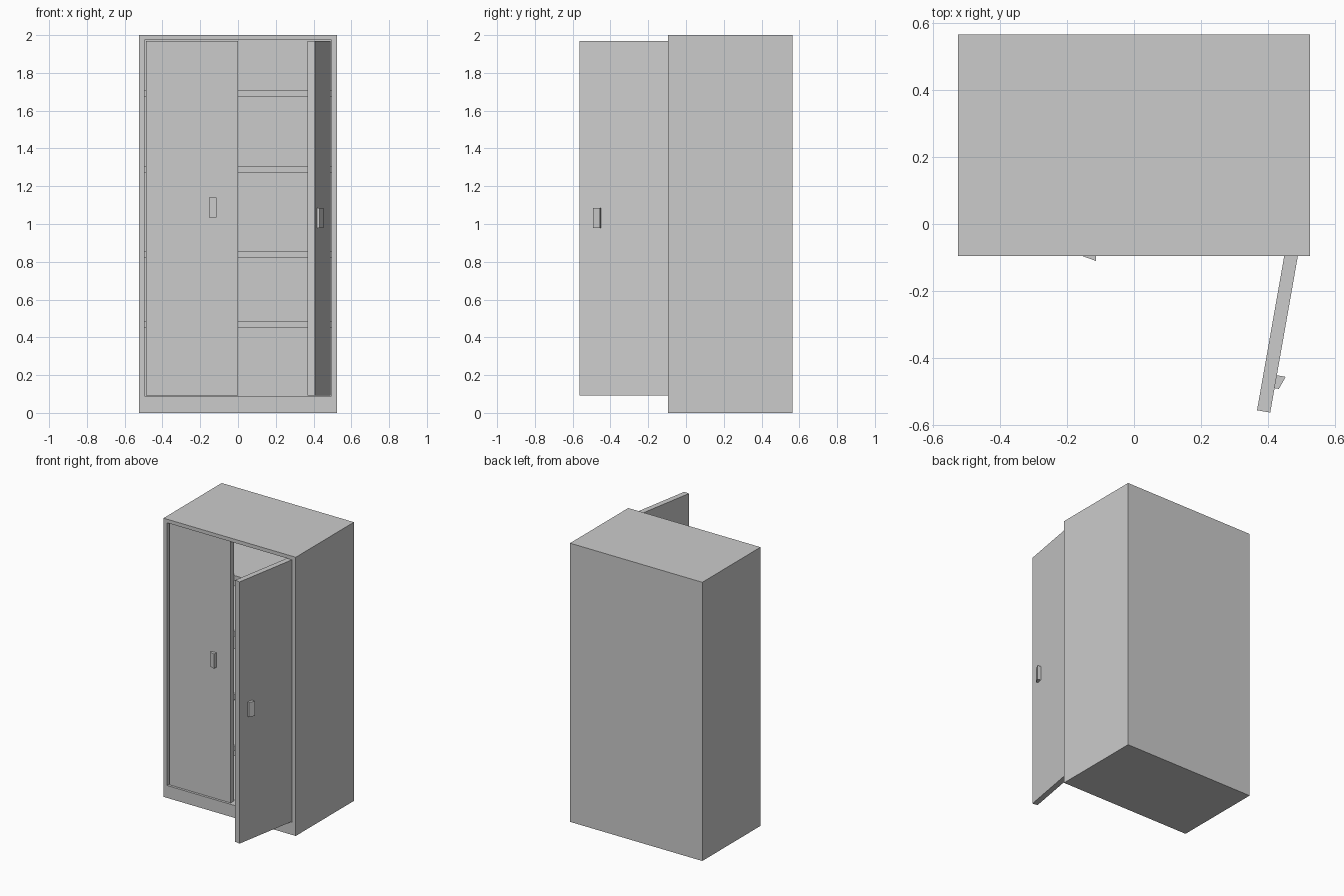
import bpy, bmesh
from math import radians
from mathutils import Matrix

if "Cube" in bpy.data.objects:
    bpy.data.objects.remove(bpy.data.objects["Cube"])


def prism(name, profile, z0, z1, matrix=None):
    """Extrude an xy profile from z0 to z1."""
    bm = bmesh.new()
    face = bm.faces.new([bm.verts.new((x, y, z0)) for x, y in profile])
    ext = bmesh.ops.extrude_face_region(bm, geom=[face])
    verts = [v for v in ext["geom"] if isinstance(v, bmesh.types.BMVert)]
    bmesh.ops.translate(bm, verts=verts, vec=(0, 0, z1 - z0))
    bmesh.ops.recalc_face_normals(bm, faces=bm.faces)
    mesh = bpy.data.meshes.new(name)
    bm.to_mesh(mesh)
    bm.free()
    ob = bpy.data.objects.new(name, mesh)
    bpy.context.collection.objects.link(ob)
    if matrix:
        ob.matrix_world = matrix
    return ob


def box(name, x0, x1, y0, y1, z0, z1, matrix=None):
    return prism(name, [(x0, y0), (x1, y0), (x1, y1), (x0, y1)], z0, z1, matrix)


W, FRONT, BACK, H = 0.525, -0.095, 0.565, 2.0
INNER, FLOOR, CEIL, INNER_BACK = 0.496, 0.089, 1.974, 0.535
DOOR_Y, DOOR_T = -0.083, 0.04

# Cabinet body: one block with the front face inset and pushed inwards
bm = bmesh.new()
outer = [bm.verts.new((x, y, z)) for y in (FRONT, BACK)
         for x, z in ((-W, 0), (W, 0), (W, H), (-W, H))]
inner = [bm.verts.new((x, y, z)) for y in (FRONT, INNER_BACK)
         for x, z in ((-INNER, FLOOR), (INNER, FLOOR), (INNER, CEIL), (-INNER, CEIL))]
for i in range(4):
    j = (i + 1) % 4
    bm.faces.new((outer[i], outer[j], outer[j + 4], outer[i + 4]))
    bm.faces.new((inner[i], inner[j], inner[j + 4], inner[i + 4]))
    bm.faces.new((outer[i], outer[j], inner[j], inner[i]))
bm.faces.new(outer[4:])
bm.faces.new(inner[4:])
bmesh.ops.recalc_face_normals(bm, faces=bm.faces)
mesh = bpy.data.meshes.new("cabinet_body")
bm.to_mesh(mesh)
bm.free()
bpy.context.collection.objects.link(bpy.data.objects.new("cabinet_body", mesh))

# Shelves
for i, (z0, z1) in enumerate([(0.45, 0.487), (0.82, 0.857), (1.272, 1.307), (1.673, 1.709)]):
    box(f"shelf_{i + 1}", -INNER, INNER, DOOR_Y + DOOR_T, INNER_BACK, z0, z1)


# Wedge-shaped handle, deeper on its right-hand side
def handle(name, x, z, matrix=None):
    prism(name, [(x - 0.039, DOOR_Y), (x - 0.039, DOOR_Y - 0.013),
                 (x, DOOR_Y - 0.027), (x, DOOR_Y)], z, z + 0.105, matrix)


# Closed left door
box("left_door", -0.487, 0, DOOR_Y, DOOR_Y + DOOR_T, 0.092, 1.97)
handle("left_handle", -0.114, 1.035)

# Right door swung open about its front hinge edge
hinge = Matrix.Translation((0.491, DOOR_Y, 0))
swing = hinge @ Matrix.Rotation(radians(80), 4, 'Z') @ hinge.inverted()
box("right_door", 0.004, 0.491, DOOR_Y, DOOR_Y + DOOR_T, 0.092, 1.97, swing)
handle("right_handle", 0.117, 0.98, swing)
